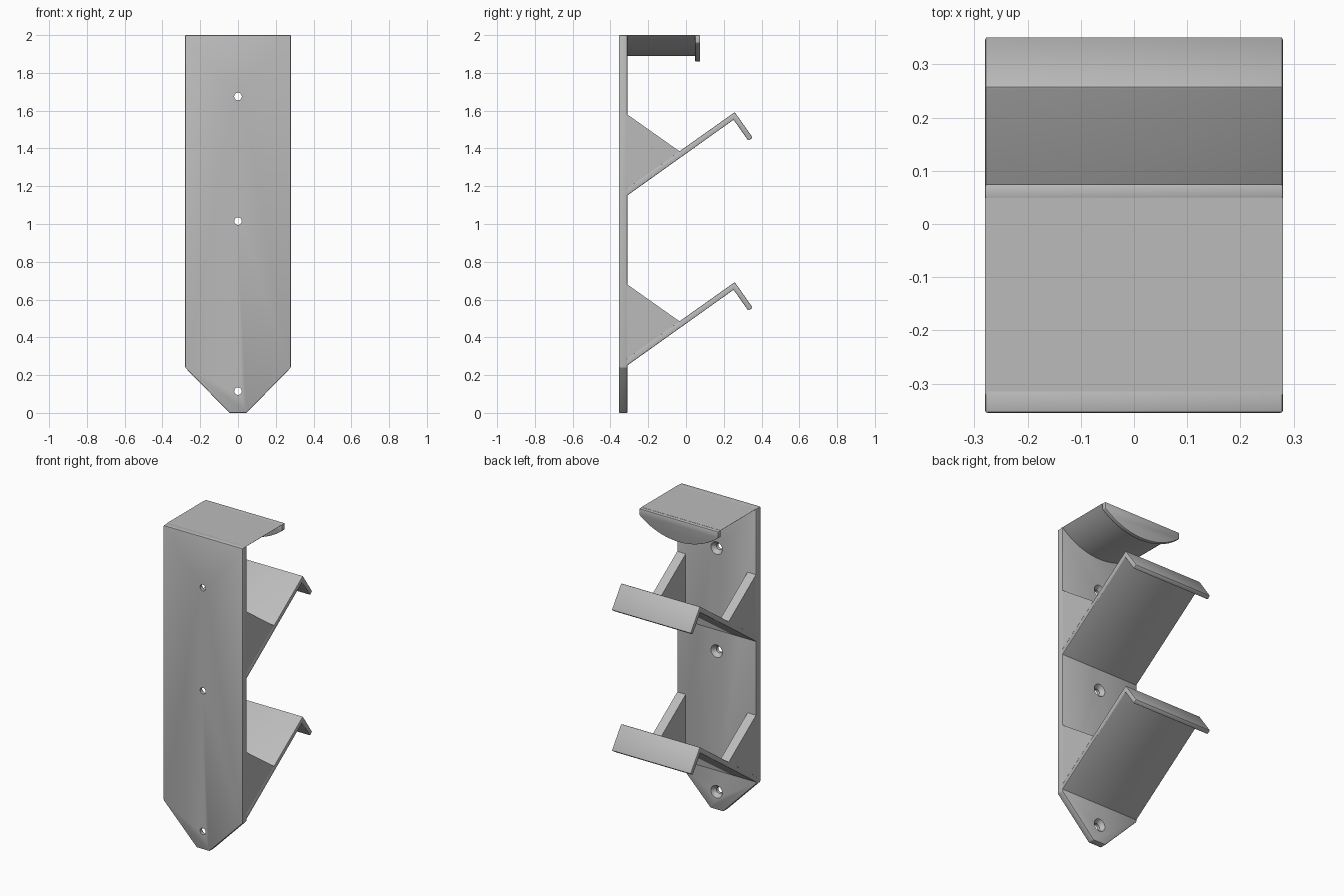
import bpy, bmesh, math
from mathutils import Vector

if "Cube" in bpy.data.objects:
    bpy.data.objects.remove(bpy.data.objects["Cube"], do_unlink=True)

# Single grey plastic
grey = bpy.data.materials.new("grey_plastic")
grey.use_nodes = True
COLOUR = (0.5, 0.5, 0.5, 1)
grey.diffuse_color = COLOUR
grey.node_tree.nodes["Principled BSDF"].inputs["Base Color"].default_value = COLOUR

HALF = 0.28                     # half width of the rack
BACK, FACE = -0.355, -0.31      # plate thickness range in y


def prism(name, points, start, depth):
    """Extrude a closed outline (3D points) along a depth vector."""
    bm = bmesh.new()
    face = bm.faces.new([bm.verts.new(Vector(p) + Vector(start)) for p in points])
    new = bmesh.ops.extrude_face_region(bm, geom=[face])["geom"]
    bmesh.ops.translate(bm, vec=depth,
                        verts=[g for g in new if isinstance(g, bmesh.types.BMVert)])
    bmesh.ops.recalc_face_normals(bm, faces=bm.faces)
    mesh = bpy.data.meshes.new(name)
    bm.to_mesh(mesh)
    bm.free()
    mesh.materials.append(grey)
    obj = bpy.data.objects.new(name, mesh)
    bpy.context.collection.objects.link(obj)
    return obj


def activate(obj):
    bpy.ops.object.select_all(action="DESELECT")
    obj.select_set(True)
    bpy.context.view_layer.objects.active = obj


def finish(obj, width=0.005):
    """Soften the edges and shade smoothly across curves."""
    activate(obj)
    if width:
        mod = obj.modifiers.new("soft_edges", "BEVEL")
        mod.width, mod.segments, mod.limit_method = width, 2, "ANGLE"
        bpy.ops.object.modifier_apply(modifier=mod.name)
    bpy.ops.object.shade_smooth_by_angle(angle=math.radians(35))


def drill(obj, z, y0, y1, r0, r1):
    """Cut a round or tapered hole running along y."""
    bpy.ops.mesh.primitive_cone_add(vertices=32, radius1=r0, radius2=r1, depth=y1 - y0,
                                    location=(0, (y0 + y1) / 2, z),
                                    rotation=(-math.pi / 2, 0, 0))
    cutter = bpy.context.object
    cutter.hide_render = True
    activate(obj)
    mod = obj.modifiers.new("hole", "BOOLEAN")
    mod.operation, mod.object, mod.solver = "DIFFERENCE", cutter, "EXACT"
    bpy.ops.object.modifier_apply(modifier=mod.name)
    bpy.data.objects.remove(cutter, do_unlink=True)


# Back plate with a tapered foot
outline = [(-HALF, 2), (-HALF, 0.24), (-0.045, 0), (0.045, 0), (HALF, 0.24), (HALF, 2)]
plate = prism("back_plate", [(x, 0, z) for x, z in outline], (0, BACK, 0), (0, FACE - BACK, 0))
finish(plate)

# Countersunk screw holes
for z in (0.115, 1.015, 1.675):
    drill(plate, z, BACK - 0.05, FACE + 0.05, 0.02, 0.02)
    drill(plate, z, FACE - 0.025, FACE + 0.005, 0.02, 0.044)
finish(plate, 0)


def segment(radius, centre_z):
    """Flat top with a round belly, as an outline in x and z."""
    a = math.asin(HALF / radius)
    arc = [(radius * math.sin(t), 0, centre_z - radius * math.cos(t))
           for t in (a * (i / 16 - 1) for i in range(33))]
    return [(HALF, 0, 2), (-HALF, 0, 2)] + [p for p in arc if p[2] < 1.999]


# Top support with its raised end lip
CENTRE, RADIUS = 2.301, 0.411
support = prism("top_support", segment(RADIUS, CENTRE), (0, FACE - 0.01, 0), (0, 0.37, 0))
finish(support, 0)
lip = prism("top_support_lip", segment(RADIUS + 0.03, CENTRE), (0, 0.048, 0), (0, 0.027, 0))
finish(lip, 0.004)

# Sloping shelves with a folded front and a gusset on each side
shelf_profile = [(-0.315, 1.148), (-0.315, 1.186), (0.258, 1.592), (0.353, 1.457),
                 (0.33, 1.441), (0.252, 1.552)]
gusset_profile = [(-0.315, 1.583), (-0.033, 1.384), (-0.315, 1.184)]
for level, drop in (("upper", 0), ("lower", -0.9)):
    shelf = prism(level + "_shelf", [(0, y, z) for y, z in shelf_profile],
                  (-HALF, 0, drop), (2 * HALF, 0, 0))
    finish(shelf)
    for side, x in (("right", -HALF + 0.001), ("left", HALF - 0.061)):
        prism(f"{level}_{side}_gusset", [(0, y, z) for y, z in gusset_profile],
              (x, 0, drop), (0.06, 0, 0))
